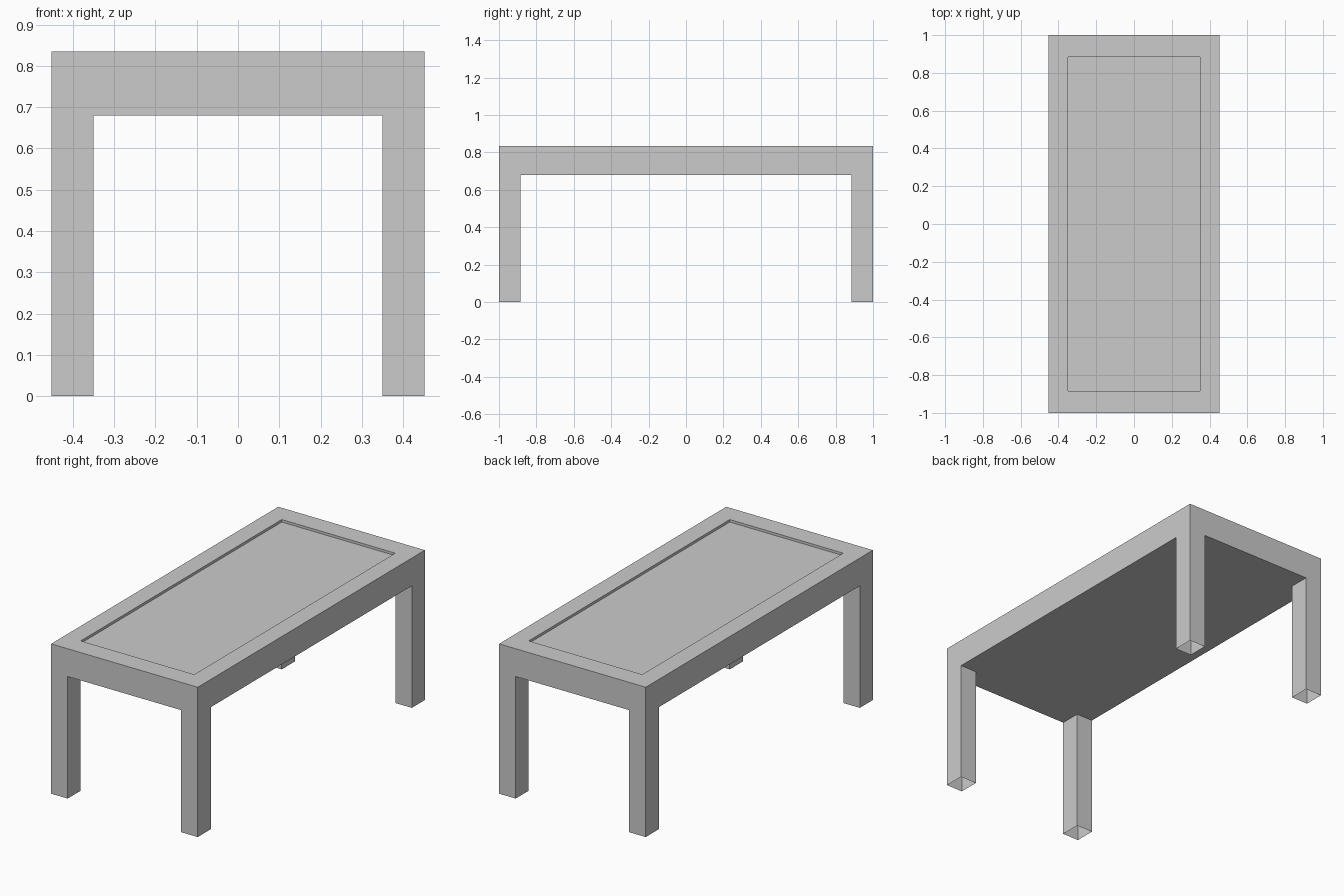
import bpy, bmesh

if "Cube" in bpy.data.objects:
    bpy.data.objects.remove(bpy.data.objects["Cube"])

XS = [-0.452, -0.35, 0.35, 0.452]   # outer edge, inner leg face, ...
YS = [-1.0, -0.885, 0.885, 1.0]
TOP, APRON, RECESS = 0.835, 0.68, 0.014

bm = bmesh.new()


def grid_layer(z):
    """3 x 3 cells of faces at one height."""
    v = [[bm.verts.new((x, y, z)) for y in YS] for x in XS]
    return {(i, j): bm.faces.new((v[i][j], v[i + 1][j], v[i + 1][j + 1], v[i][j + 1]))
            for i in range(3) for j in range(3)}


def extrude_down(face, depth, keep_cap):
    """Pull a face down; optionally leave its end open."""
    cap = bmesh.ops.extrude_discrete_faces(bm, faces=[face])["faces"][0]
    bmesh.ops.translate(bm, verts=cap.verts, vec=(0, 0, -depth))
    if not keep_cap:
        bmesh.ops.delete(bm, geom=[cap], context='FACES_ONLY')


# Table body: slab with apron sides
cells = grid_layer(APRON)
slab = bmesh.ops.extrude_face_region(bm, geom=list(cells.values()), use_keep_orig=True)["geom"]
bmesh.ops.translate(bm, verts=[g for g in slab if isinstance(g, bmesh.types.BMVert)],
                    vec=(0, 0, TOP - APRON))

# Shallow recess in the top
center = next(f for f in slab if isinstance(f, bmesh.types.BMFace)
              and f.calc_center_median().length_squared < TOP ** 2 + 0.001
              and f.calc_center_median().z > TOP - 0.001)
extrude_down(center, RECESS, True)

# Four hollow legs, flush with the corners and open at the foot
for i in (0, 2):
    for j in (0, 2):
        extrude_down(cells[i, j], APRON, False)

bmesh.ops.recalc_face_normals(bm, faces=bm.faces)
mesh = bpy.data.meshes.new("table")
bm.to_mesh(mesh)
bm.free()
bpy.context.collection.objects.link(bpy.data.objects.new("table", mesh))
